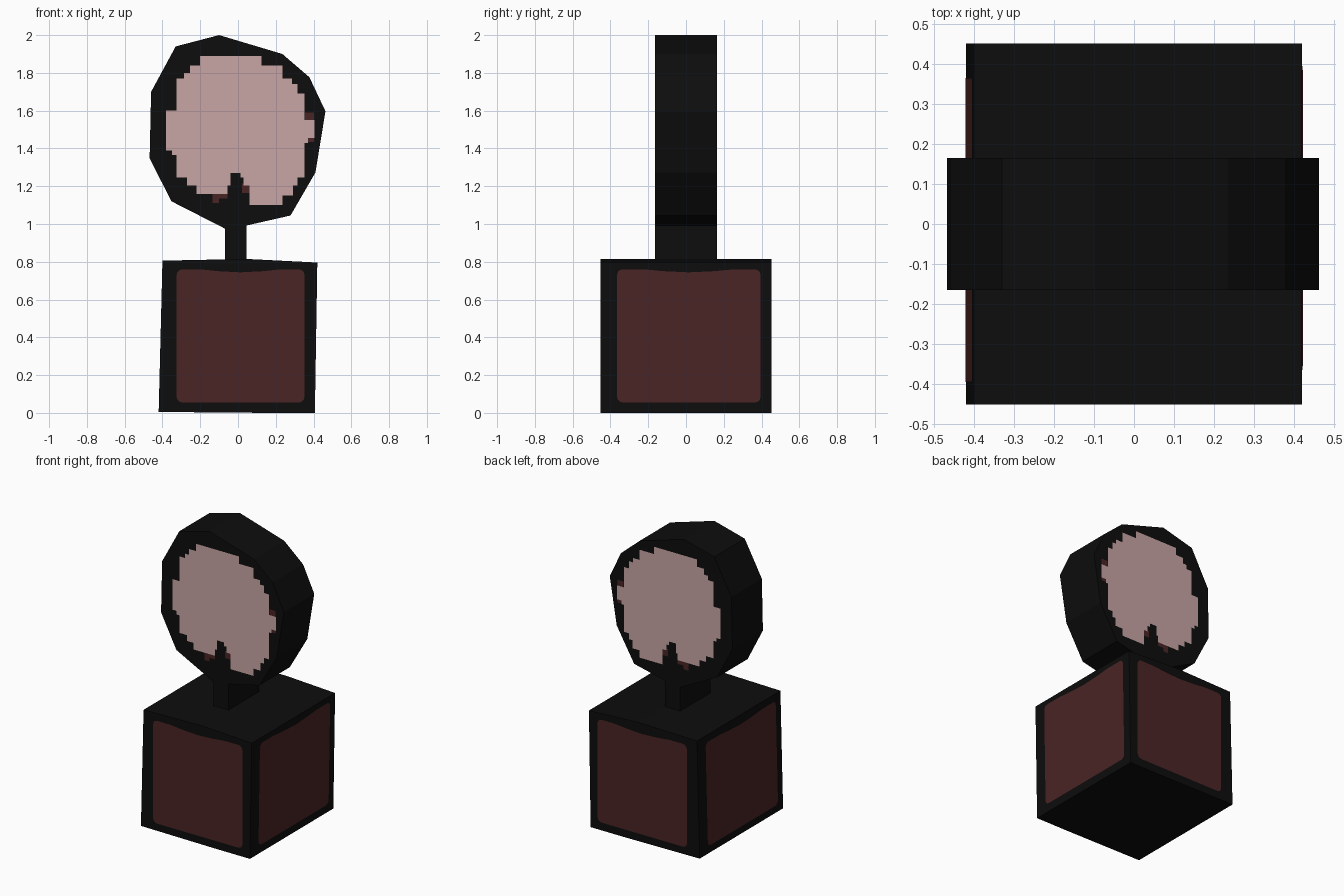
import bpy, math

if "Cube" in bpy.data.objects:
    bpy.data.objects.remove(bpy.data.objects["Cube"])


def material(name, rgb):
    m = bpy.data.materials.new(name)
    m.diffuse_color = (*rgb, 1)
    m.use_nodes = True
    m.node_tree.nodes["Principled BSDF"].inputs["Base Color"].default_value = m.diffuse_color
    return m


BLACK = material("near black", (0.004, 0.004, 0.004))
RED = material("dark red", (0.070, 0.018, 0.018))
PINK = material("pale pink", (0.578, 0.376, 0.376))


def make(name, verts, faces, mat):
    me = bpy.data.meshes.new(name)
    me.from_pydata(verts, [], faces)
    me.materials.append(mat)
    ob = bpy.data.objects.new(name, me)
    bpy.context.collection.objects.link(ob)
    return ob


def prism(name, profile, half, mat):
    """Extrude a counter-clockwise x-z profile through y."""
    n = len(profile)
    verts = [(x, y, z) for y in (-half, half) for x, z in profile]
    faces = [tuple(range(n)), tuple(reversed(range(n, 2 * n)))]
    faces += [(i, i + n, (i + 1) % n + n, (i + 1) % n) for i in range(n)]
    return make(name, verts, faces, mat)


HEAD_D, BOX_D, LIFT = 0.165, 0.452, 0.003

# Faceted head, short neck and slightly skewed box
prism("head", [(-.07, .976), (.045, .992), (.278, 1.045), (.41, 1.273), (.463, 1.597),
               (.378, 1.777), (.235, 1.90), (-.10, 2.0), (-.33, 1.94), (-.46, 1.70),
               (-.468, 1.347), (-.352, 1.12)], HEAD_D, BLACK)
prism("neck", [(-.07, .80), (.045, .80), (.045, .992), (-.07, .976)], HEAD_D, BLACK)
prism("base_box", [(-.42, .005), (.16, 0), (.407, 0), (.42, .796), (.045, .815),
                   (-.40, .806)], BOX_D, BLACK)


# Stepped face discs, made of stacked rows: left, right, top, bottom
ROWS = [(-.20, .125, 1.89, 1.84), (-.255, .235, 1.84, 1.80), (-.285, .235, 1.80, 1.77),
        (-.325, .285, 1.77, 1.74), (-.325, .315, 1.74, 1.69), (-.325, .352, 1.69, 1.60),
        (-.38, .352, 1.60, 1.55), (-.38, .405, 1.55, 1.455), (-.38, .37, 1.455, 1.43),
        (-.38, .352, 1.43, 1.39), (-.35, .352, 1.39, 1.365), (-.325, .352, 1.365, 1.27),
        (-.325, -.04, 1.27, 1.245), (.012, .352, 1.27, 1.245),
        (-.27, -.04, 1.245, 1.205), (.03, .315, 1.245, 1.205),
        (-.22, -.055, 1.205, 1.16), (.06, .29, 1.205, 1.15), (.06, .235, 1.15, 1.10)]
# Small red slivers around the disc
SLIVERS = [(.355, .403, 1.59, 1.55), (.37, .403, 1.455, 1.435),
           (-.135, -.055, 1.16, 1.135), (-.135, -.10, 1.135, 1.11), (.02, .06, 1.215, 1.165)]


def rows_plate(name, rows, side, mat):
    verts, faces = [], []
    y = side * (HEAD_D + LIFT)
    for l, r, t, b in rows:
        k = len(verts)
        verts += [(l, y, b), (r, y, b), (r, y, t), (l, y, t)]
        f = (k, k + 1, k + 2, k + 3)
        faces.append(f if side < 0 else f[::-1])
    make(name, verts, faces, mat)


for side, label in ((-1, "front"), (1, "back")):
    rows_plate(label + "_disc", ROWS, side, PINK)
    rows_plate(label + "_disc_slivers", SLIVERS, side, RED)


# Rounded red panels with a slightly dipped top edge
def panel_outline(u0, u1, z0=.055, z1=.76, r=.03):
    pts = []
    for cu, cz, a0 in ((u0 + r, z0 + r, 180), (u1 - r, z0 + r, 270), (u1 - r, z1 - r, 0)):
        pts += [(cu + r * math.cos(math.radians(a0 + a)),
                 cz + r * math.sin(math.radians(a0 + a))) for a in (0, 30, 60, 90)]
    mid, w = (u0 + u1) / 2, u1 - u0
    pts += [(mid + w * k, z1 - d) for k, d in
            ((.3, .001), (.17, .01), (0, .016), (-.17, .01), (-.3, .001))]
    pts += [(u0 + r + r * math.cos(math.radians(a)),
             z1 - r + r * math.sin(math.radians(a))) for a in (90, 120, 150, 180)]
    return pts


def panel(name, outline, place, flip):
    verts = [place(u, z) for u, z in outline]
    f = tuple(range(len(verts)))
    make(name, verts, [f[::-1] if flip else f], RED)


fb = panel_outline(-.325, .352)
panel("front_panel", fb, lambda u, z: (u, -BOX_D - LIFT, z), False)
panel("back_panel", fb, lambda u, z: (u, BOX_D + LIFT, z), True)
panel("right_panel", panel_outline(-.365, .395),
      lambda u, z: (.407 + .0163 * z + LIFT, u, z), False)
panel("left_panel", panel_outline(-.395, .365),
      lambda u, z: (-.42 + .025 * (z - .005) - LIFT, u, z), True)
